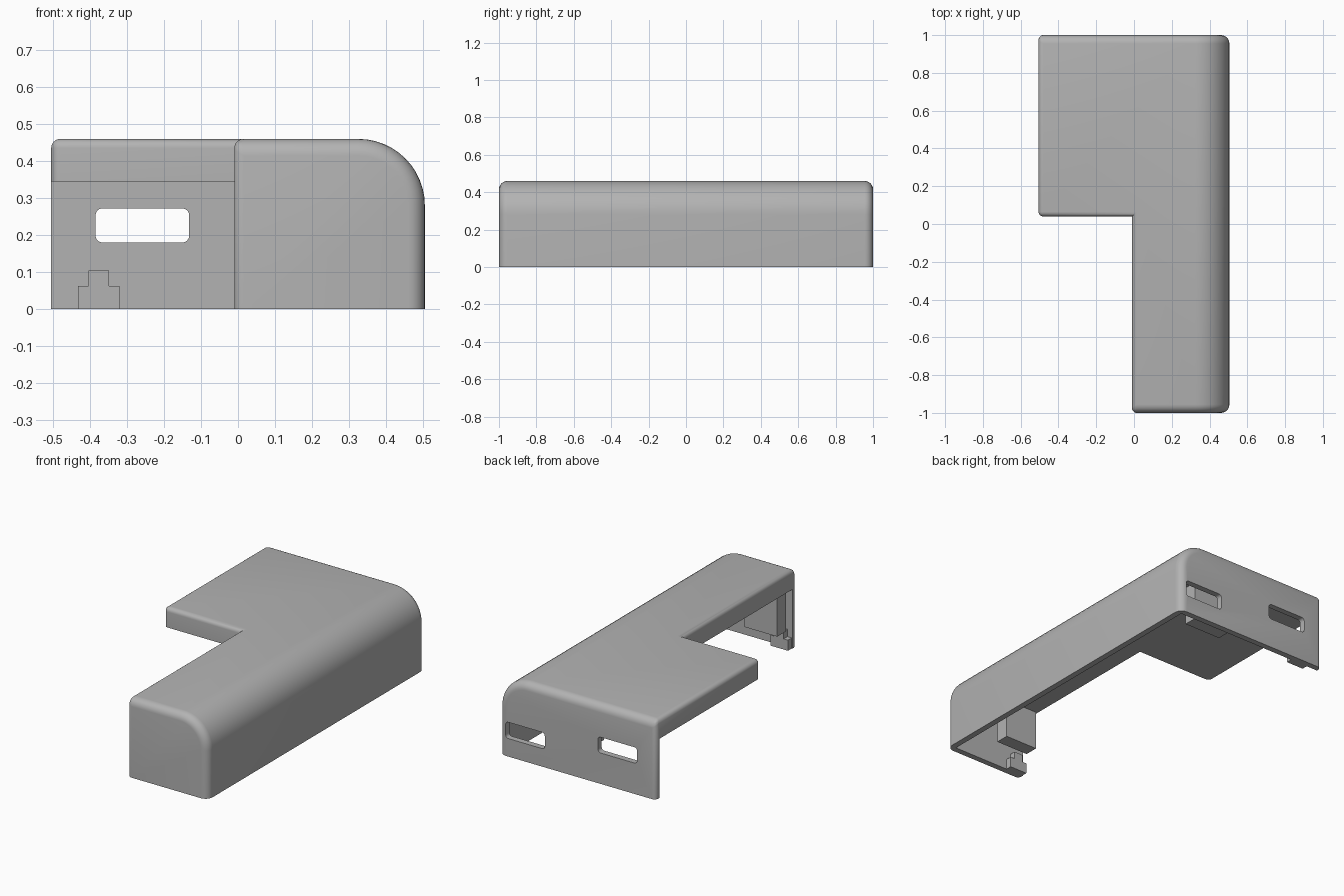
import bpy, bmesh
from mathutils import Vector

cube = bpy.data.objects.get("Cube")
if cube:
    bpy.data.objects.remove(cube, do_unlink=True)

LEFT, INNER, RIGHT = -0.505, -0.01, 0.505
STEP_Y, TOP, CEILING, WALL = 0.04, 0.46, 0.345, 0.035

grey = bpy.data.materials.new("plain grey")
grey.use_nodes = True
grey.diffuse_color = (0.45, 0.45, 0.45, 1)
grey.node_tree.nodes["Principled BSDF"].inputs["Base Color"].default_value = grey.diffuse_color


def add_object(name, bm):
    bmesh.ops.recalc_face_normals(bm, faces=bm.faces)
    mesh = bpy.data.meshes.new(name)
    bm.to_mesh(mesh)
    bm.free()
    mesh.materials.append(grey)
    obj = bpy.data.objects.new(name, mesh)
    bpy.context.collection.objects.link(obj)
    return obj


def box(name, xs, ys, zs, round_y=0):
    """Box between limits; round_y rounds the edges that run along y."""
    bm = bmesh.new()
    bmesh.ops.create_cube(bm, size=1)
    for v in bm.verts:
        v.co = Vector([lim[0] if c < 0 else lim[1] for c, lim in zip(v.co, (xs, ys, zs))])
    if round_y:
        edges = [e for e in bm.edges if abs(e.verts[0].co.y - e.verts[1].co.y) > 1e-4]
        bmesh.ops.bevel(bm, geom=edges, offset=round_y, segments=4, profile=0.5, affect='EDGES')
    return add_object(name, bm)


def apply_modifier(obj, mod):
    bpy.context.view_layer.objects.active = obj
    bpy.ops.object.modifier_apply(modifier=mod.name)


def cut(obj, cutter):
    cutter.hide_render = True
    mod = obj.modifiers.new("cut", 'BOOLEAN')
    mod.operation, mod.solver, mod.object = 'DIFFERENCE', 'EXACT', cutter
    apply_modifier(obj, mod)
    bpy.data.objects.remove(cutter, do_unlink=True)


# Cover: L-shaped outline raised to full height
outline = [(INNER, -1), (RIGHT, -1), (RIGHT, 1), (LEFT, 1), (LEFT, STEP_Y), (INNER, STEP_Y)]
bm = bmesh.new()
base = bm.faces.new([bm.verts.new((x, y, 0)) for x, y in outline])
raised = bmesh.ops.extrude_face_region(bm, geom=[base])
bmesh.ops.translate(bm, vec=(0, 0, TOP), verts=[g for g in raised["geom"] if isinstance(g, bmesh.types.BMVert)])
bmesh.ops.recalc_face_normals(bm, faces=bm.faces)

# Large round along the top right edge
shoulder = [e for e in bm.edges if all(v.co.x > 0.5 and v.co.z > 0.4 for v in e.verts)]
bmesh.ops.bevel(bm, geom=shoulder, offset=0.18, segments=12, profile=0.5, affect='EDGES')

# Softer rounds: wide at the two ends, narrow on the left edges
weight = bm.edges.layers.float.new("bevel_weight_edge")
for e in bm.edges:
    if max(v.co.z for v in e.verts) < 0.01 or not e.is_convex or e.calc_face_angle() < 0.8:
        continue
    at_end = all(abs(v.co.y) > 0.99 for v in e.verts)
    left_post = all(v.co.x < 0.01 for v in e.verts) and abs(e.verts[0].co.z - e.verts[1].co.z) > 0.1
    e[weight] = 1.0 if at_end and not left_post else 0.55
cover = add_object("cover", bm)
soft = cover.modifiers.new("soft edges", 'BEVEL')
soft.limit_method, soft.width, soft.segments = 'WEIGHT', 0.045, 6
soft.use_clamp_overlap = False
apply_modifier(cover, soft)

# Hollow underside, open to the left, and the two end slots
cut(cover, box("cavity", (-0.8, RIGHT - WALL), (WALL - 1, 1 - WALL), (-0.2, CEILING)))
cut(cover, box("left_slot", (-0.385, -0.132), (0.9, 1.1), (0.18, 0.272), 0.018))
cut(cover, box("right_slot", (0.21, 0.463), (0.9, 1.1), (0.105, 0.2), 0.018))

bpy.ops.object.select_all(action='DESELECT')
cover.select_set(True)
bpy.context.view_layer.objects.active = cover
bpy.ops.object.shade_smooth_by_angle(angle=0.6)

# Blocks hanging from the ceiling near each end
box("front_block", (0, 0.21), (-0.92, -0.84), (0.115, CEILING + 0.01))
box("back_block", (0.01, 0.25), (0.74, 0.82), (0.115, CEILING + 0.01))

# Stepped clips at the foot of each end wall
for name, x, wall_y, inward in (("back", -0.376, 1 - WALL, -1), ("front", 0.05, WALL - 1, 1)):
    ys = sorted((wall_y - inward * 0.01, wall_y + inward * 0.035))
    box(name + "_clip_foot", (x - 0.056, x + 0.056), ys, (0, 0.062))
    box(name + "_clip_tab", (x - 0.028, x + 0.028), ys, (0.05, 0.105))
